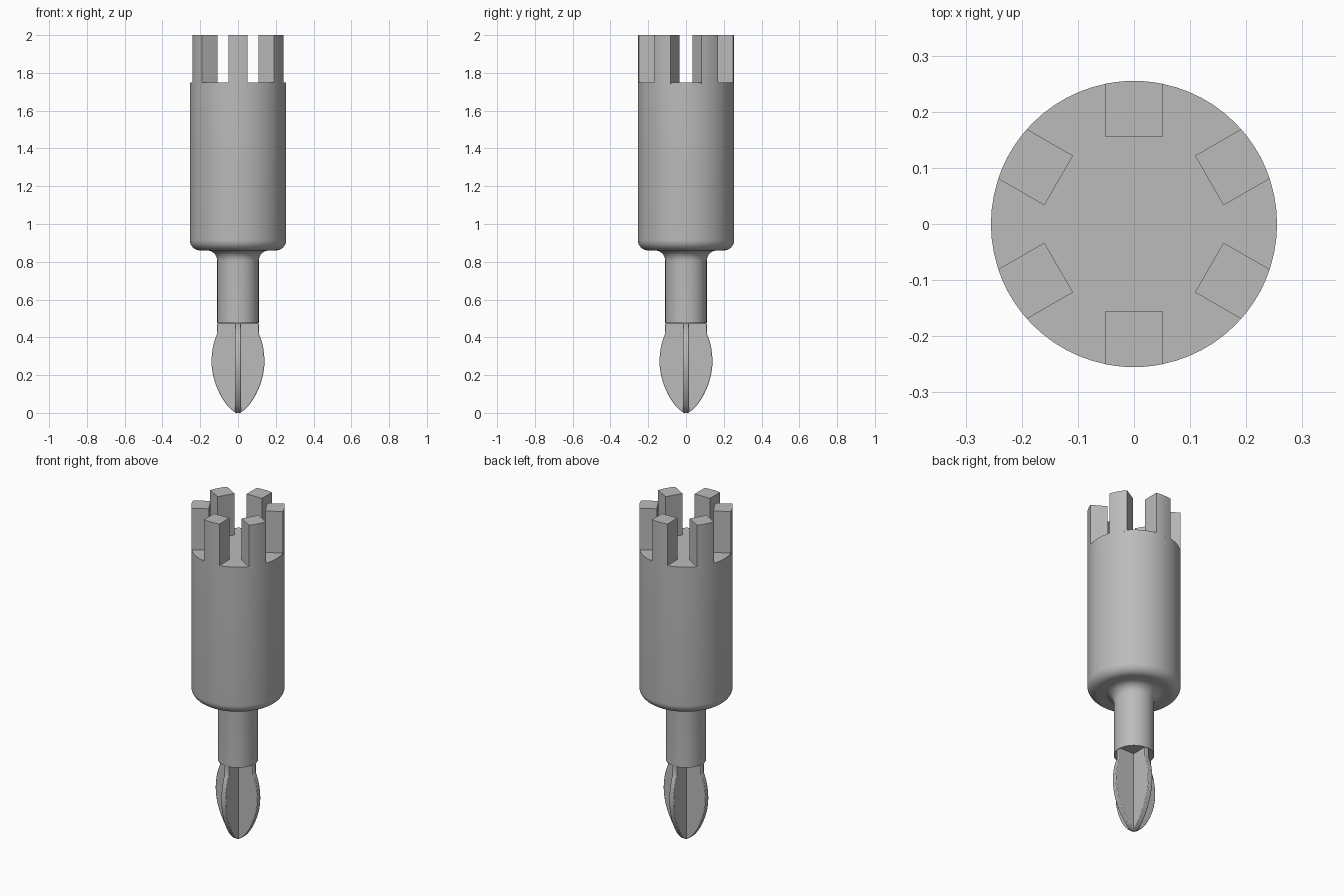
import bpy, bmesh, math
from mathutils import Vector, Matrix
from mathutils.geometry import interpolate_bezier

if "Cube" in bpy.data.objects:
    bpy.data.objects.remove(bpy.data.objects["Cube"])

RADIUS = 0.255      # main barrel
SHAFT = 0.11        # narrow shaft
SHOULDER = 1.75     # top of the barrel
TIP = 0.475         # bottom of the shaft

steel = bpy.data.materials.new("grey_steel")
steel.use_nodes = True
grey = (0.5, 0.5, 0.5, 1)
steel.diffuse_color = grey
steel.node_tree.nodes["Principled BSDF"].inputs["Base Color"].default_value = grey


def finish(name, bm, angle=30):
    bmesh.ops.recalc_face_normals(bm, faces=bm.faces)
    mesh = bpy.data.meshes.new(name)
    bm.to_mesh(mesh)
    bm.free()
    mesh.materials.append(steel)
    obj = bpy.data.objects.new(name, mesh)
    bpy.context.collection.objects.link(obj)
    bpy.ops.object.select_all(action='DESELECT')
    bpy.context.view_layer.objects.active = obj
    obj.select_set(True)
    bpy.ops.object.shade_smooth_by_angle(angle=math.radians(angle))
    return obj


def lathe(name, profile, steps=64):
    bm = bmesh.new()
    verts = [bm.verts.new((r, 0, z)) for r, z in profile]
    edges = [bm.edges.new(pair) for pair in zip(verts, verts[1:])]
    bmesh.ops.spin(bm, geom=verts + edges, cent=(0, 0, 0), axis=(0, 0, 1),
                   angle=math.tau, steps=steps)
    bmesh.ops.remove_doubles(bm, verts=bm.verts, dist=0.0005)
    return finish(name, bm)


def prism(name, outline, depth, matrix):
    bm = bmesh.new()
    face = bm.faces.new([bm.verts.new(p) for p in outline])
    geom = bmesh.ops.extrude_face_region(bm, geom=[face])["geom"]
    moved = [v for v in geom if isinstance(v, bmesh.types.BMVert)]
    bmesh.ops.translate(bm, verts=moved, vec=depth)
    bmesh.ops.transform(bm, matrix=matrix, verts=bm.verts)
    return finish(name, bm)


def arc(cx, cz, r, start, end, n=10):
    angles = [math.radians(start + (end - start) * i / n) for i in range(n + 1)]
    return [(cx + r * math.cos(a), cz + r * math.sin(a)) for a in angles]


# Barrel and shaft with a rounded lower rim and a fillet at the neck
profile = [(0, SHOULDER), (RADIUS, SHOULDER)]
profile += arc(RADIUS - 0.055, 0.915, 0.055, 0, -90)
profile += arc(SHAFT + 0.055, 0.805, 0.055, 90, 180)
profile += [(SHAFT, TIP), (0, TIP)]
lathe("barrel_and_shaft", profile)

# Six upright prongs, flush with the barrel wall
half = 0.051
sweep = math.asin(half / RADIUS)
outer = [sweep * (i / 3 - 1) for i in range(7)]
outline = [(RADIUS * math.cos(a), RADIUS * math.sin(a), SHOULDER - 0.01) for a in outer]
outline += [(0.155, half, SHOULDER - 0.01), (0.155, -half, SHOULDER - 0.01)]
for i in range(6):
    turn = Matrix.Rotation(math.radians(30 + 60 * i), 4, 'Z')
    prism(f"prong_{i + 1}", outline, (0, 0, 2.01 - SHOULDER), turn)

# Two crossed blades form the leaf-shaped tip
thick = 0.03


def bend(*points):
    return interpolate_bezier(*[Vector((x, 0, z)) for x, z in points], 16)


side = bend((0, 0), (0.05, 0), (0.14, 0.14), (0.14, 0.27))
side += bend((0.14, 0.27), (0.14, 0.33), (0.128, 0.38), (SHAFT, 0.42))[1:]
side.append(Vector((SHAFT, 0, TIP)))
leaf = side + [Vector((-p.x, 0, p.z)) for p in reversed(side[1:])]
for name, degrees in (("tip_blade_wide", 0), ("tip_blade_deep", 90)):
    place = Matrix.Rotation(math.radians(degrees), 4, 'Z') @ Matrix.Translation((0, -thick / 2, 0))
    blade = prism(name, leaf, (0, thick, 0), place)
    bevel = blade.modifiers.new("soft_edge", 'BEVEL')
    bevel.width = 0.004
    bevel.segments = 2
    bevel.limit_method = 'ANGLE'
    bevel.angle_limit = math.radians(60)
